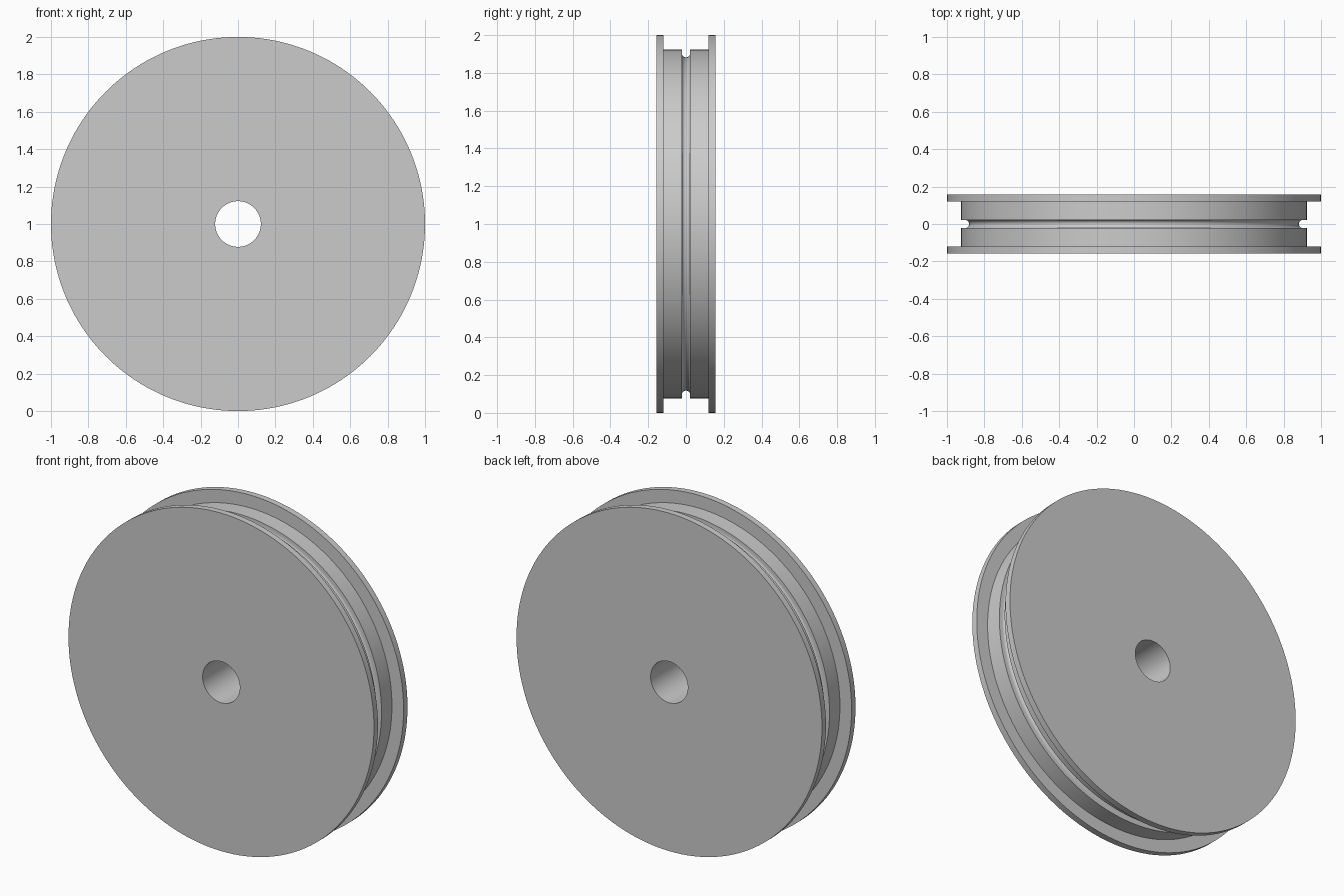
import bpy, bmesh
from math import pi, sin, cos
from mathutils import Vector

default = bpy.data.objects.get("Cube")
if default:
    bpy.data.objects.remove(default, do_unlink=True)

# Main dimensions
RIM, DRUM, BORE = 1.0, 0.924, 0.122
HALF_WIDTH, FLANGE_INNER = 0.157, 0.12
GROOVE = 0.022          # half width and bottom radius of the groove
GROOVE_CENTRE = 0.904   # distance of the groove's round bottom from the axle

grey = bpy.data.materials.new("plain_grey")
grey.use_nodes = True
colour = (0.6, 0.6, 0.6, 1)
grey.diffuse_color = colour
grey.node_tree.nodes["Principled BSDF"].inputs["Base Color"].default_value = colour

# Cross-section as (radius, y): bore, flange, drum, round groove, drum, flange
front_half = [(BORE, -HALF_WIDTH), (RIM, -HALF_WIDTH), (RIM, -FLANGE_INNER),
              (DRUM, -FLANGE_INNER), (DRUM, -GROOVE)]
arc = [(GROOVE_CENTRE - GROOVE * sin(pi * i / 12), -GROOVE * cos(pi * i / 12))
       for i in range(13)]
profile = front_half + arc + [(r, -y) for r, y in reversed(front_half)]

# Turn the cross-section around the axle
bm = bmesh.new()
verts = [bm.verts.new((r, y, 0)) for r, y in profile]
edges = [bm.edges.new((a, b)) for a, b in zip(verts, verts[1:] + verts[:1])]
bmesh.ops.spin(bm, geom=verts + edges, cent=(0, 0, 0), axis=(0, 1, 0),
               angle=2 * pi, steps=160, use_merge=False)
bmesh.ops.remove_doubles(bm, verts=bm.verts[:], dist=0.0005)
bmesh.ops.recalc_face_normals(bm, faces=bm.faces[:])
bmesh.ops.translate(bm, verts=bm.verts[:], vec=Vector((0, 0, RIM)))

mesh = bpy.data.meshes.new("grooved_wheel")
bm.to_mesh(mesh)
bm.free()
mesh.materials.append(grey)
wheel = bpy.data.objects.new("grooved_wheel", mesh)
bpy.context.collection.objects.link(wheel)

# Smooth round surfaces with crisp corners
bpy.ops.object.select_all(action='DESELECT')
wheel.select_set(True)
bpy.context.view_layer.objects.active = wheel
bpy.ops.object.shade_smooth_by_angle(angle=pi / 6)
